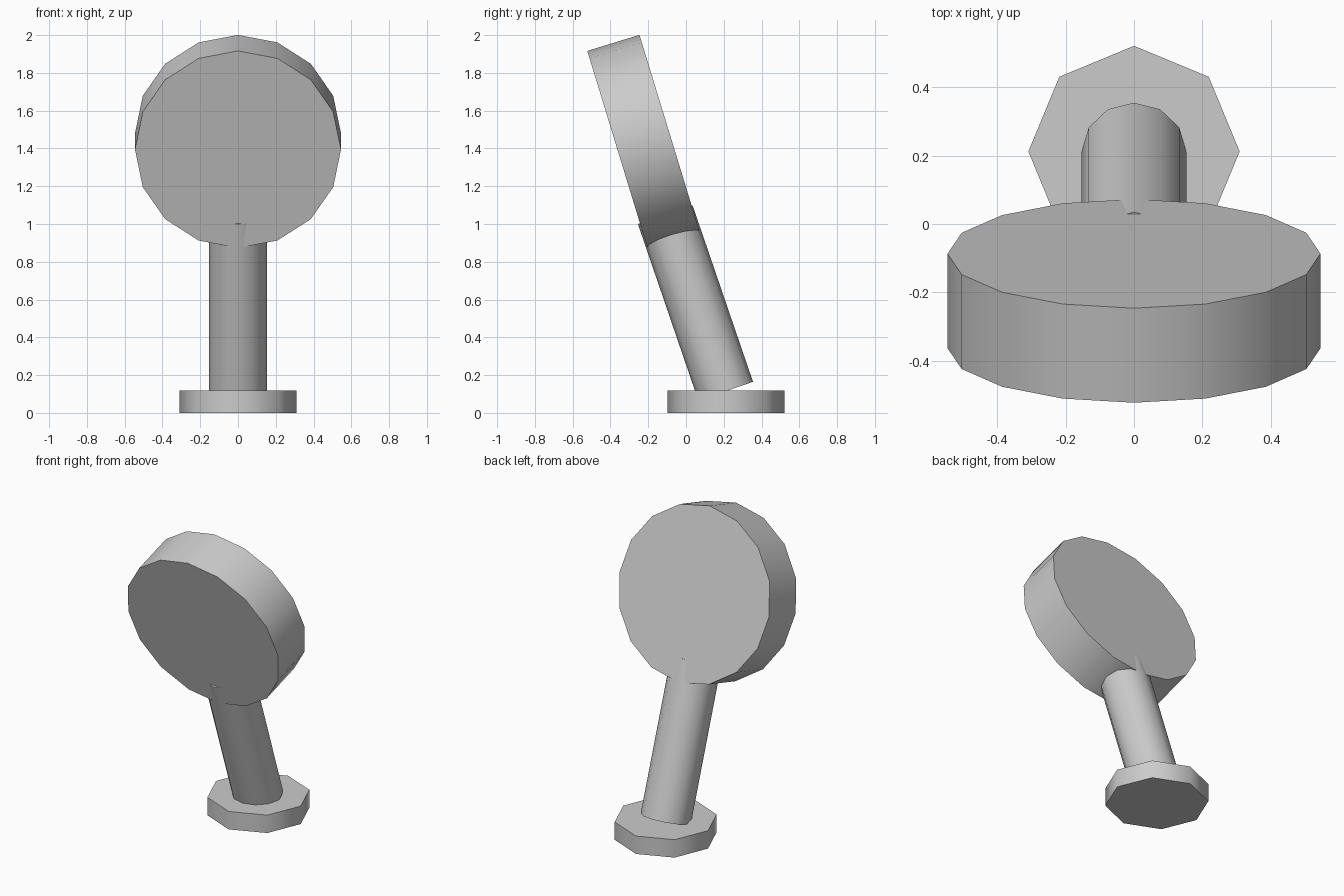
import bpy
from math import radians
from mathutils import Matrix, Vector

cube = bpy.data.objects.get("Cube")
if cube:
    bpy.data.objects.remove(cube, do_unlink=True)

# Single grey material
grey = bpy.data.materials.new("plain_grey")
grey.use_nodes = True
colour = (0.6, 0.6, 0.6, 1)
grey.diffuse_color = colour
grey.node_tree.nodes["Principled BSDF"].inputs["Base Color"].default_value = colour


def cylinder(name, sides, radius, depth, centre, tilt=0):
    """Smooth-sided cylinder tilted about x, with a vertex at its top or back."""
    bpy.ops.mesh.primitive_cylinder_add(
        vertices=sides, radius=radius, depth=depth,
        location=centre, rotation=(radians(tilt), 0, 0))
    ob = bpy.context.object
    ob.name = name
    ob.data.materials.append(grey)
    bpy.ops.object.shade_smooth_by_angle(angle=radians(60))
    return ob


# Octagonal foot
cylinder("base", 8, 0.309, 0.118, (0, 0.212, 0.059))

# Leaning post, starting at the middle of the foot's top
lean, length = 18.9, 0.988
foot = Vector((0, 0.21, 0.115))
along = Matrix.Rotation(radians(lean), 3, "X") @ Vector((0, 0, 1))
cylinder("post", 12, 0.153, length, foot + along * length / 2, lean)

# Thick round head, its flat face turned to the front and slightly down
cylinder("head_disc", 16, 0.5455, 0.289, (0, -0.225, 1.437), 90 + 17)
